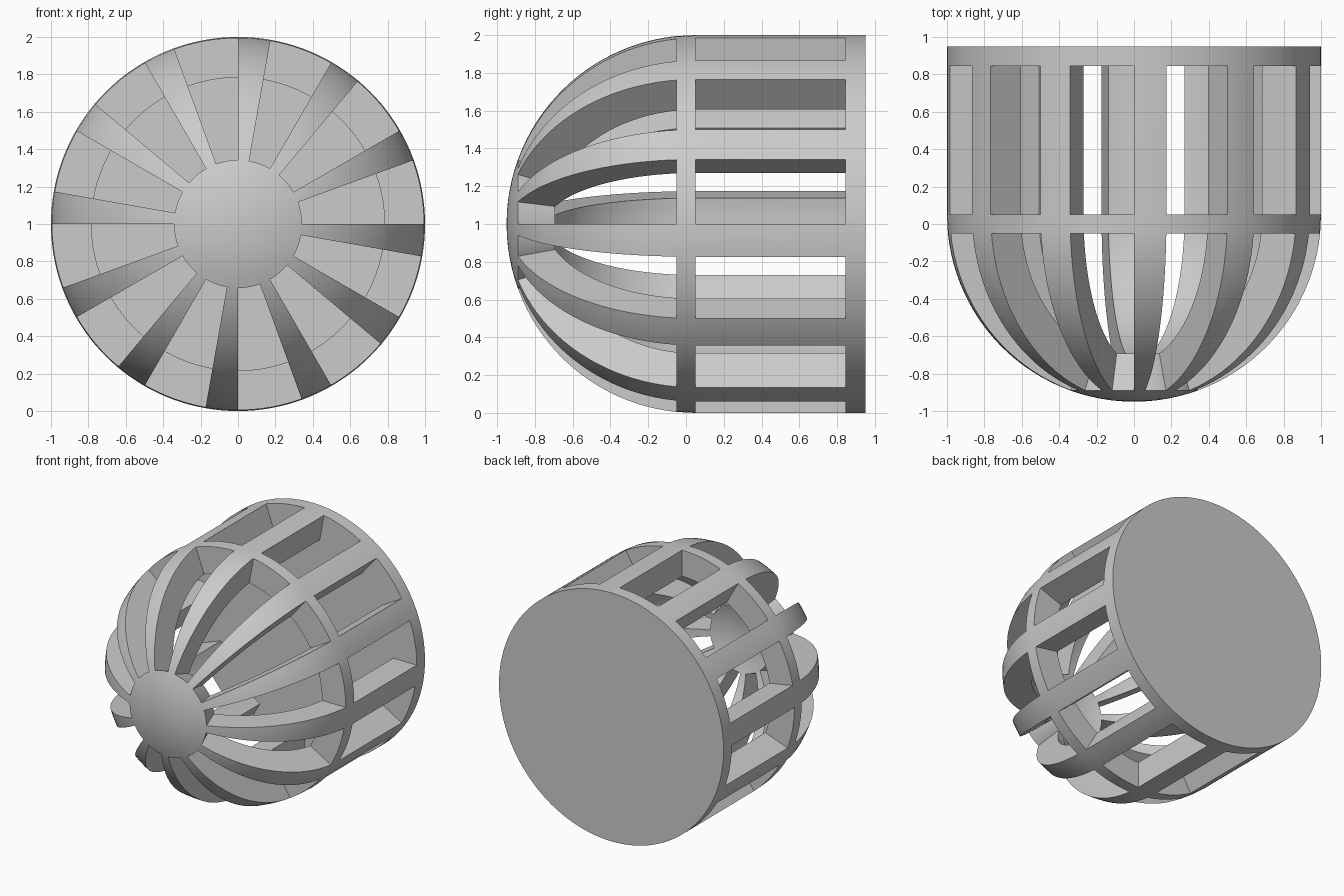
import bpy, bmesh
from math import sin, cos, acos, radians, pi

if "Cube" in bpy.data.objects:
    bpy.data.objects.remove(bpy.data.objects["Cube"])

COLS = 144            # 2.5 degree columns around the y axis
R_OUT, R_IN = 1.0, 0.79
Y0, Z0 = 0.05, 1.0    # dome centre


def dome(to, ti):
    """Outer and inner (radius, y) points of the dome at given polar angles."""
    return ((R_OUT * sin(to), Y0 - R_OUT * cos(to)),
            (R_IN * sin(ti), Y0 - R_IN * cos(ti)))


# Profile rows: (outer point, inner point, is the band after this row slotted?)
rows = []
cap = radians(20)
end_out, end_in = acos(0.1 / R_OUT), acos(0.1 / R_IN)
for i in range(6):                                   # nose cap
    rows.append((*dome(cap * i / 6, cap * i / 6), False))
for i in range(20):                                  # dome ribs
    f = i / 20
    rows.append((*dome(cap + (end_out - cap) * f, cap + (end_in - cap) * f), True))
rows.append((*dome(end_out, end_in), False))         # middle ring
rows.append(((R_OUT, Y0), (R_IN, Y0), True))         # side bars
rows.append(((R_OUT, 0.845), (R_IN, 0.845), False))  # closed back plate
rows.append(((R_OUT, 0.95), (R_IN / 2, 0.845), False))
rows.append(((0, 0.95), (0, 0.845), False))


def solid(r, c):
    return not rows[r][2] or (c % COLS) * 360 / COLS % 30 < 10


bm = bmesh.new()


def ring(point):
    rad, y = point
    if rad < 1e-6:
        return [bm.verts.new((0, y, Z0))] * COLS
    return [bm.verts.new((rad * sin(2 * pi * c / COLS), y, Z0 + rad * cos(2 * pi * c / COLS)))
            for c in range(COLS)]


outer = [ring(r[0]) for r in rows]
inner = [ring(r[1]) for r in rows]


def face(*verts):
    bm.faces.new(list(dict.fromkeys(verts)))


for r in range(len(rows) - 1):
    for c in range(COLS):
        d = (c + 1) % COLS
        if solid(r, c):
            # outer and inner skins
            face(outer[r][c], outer[r][d], outer[r + 1][d], outer[r + 1][c])
            face(inner[r][c], inner[r + 1][c], inner[r + 1][d], inner[r][d])
        # slot walls along the ribs
        if solid(r, c) != solid(r, d):
            face(outer[r][d], inner[r][d], inner[r + 1][d], outer[r + 1][d])
        # slot walls at the ends
        if r + 2 < len(rows) and solid(r, c) != solid(r + 1, c):
            face(outer[r + 1][c], outer[r + 1][d], inner[r + 1][d], inner[r + 1][c])

loose = [v for v in bm.verts if not v.link_faces]
bmesh.ops.delete(bm, geom=loose, context='VERTS')
bmesh.ops.recalc_face_normals(bm, faces=bm.faces)

mesh = bpy.data.meshes.new("domed_cage")
bm.to_mesh(mesh)
bm.free()
cage = bpy.data.objects.new("domed_cage", mesh)
bpy.context.collection.objects.link(cage)
bpy.context.view_layer.objects.active = cage
cage.select_set(True)
bpy.ops.object.shade_smooth_by_angle(angle=radians(30))
